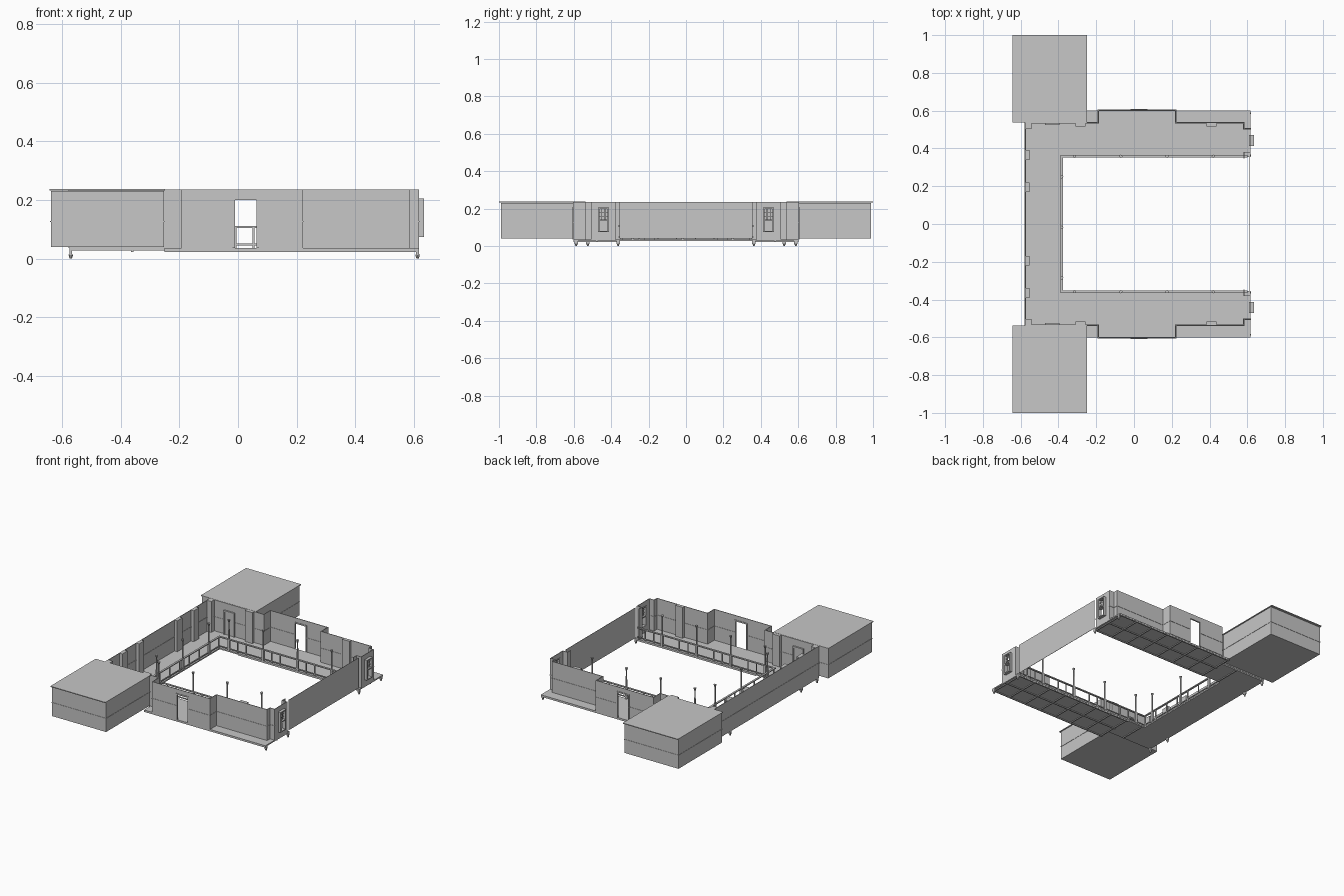
import bpy, bmesh
from mathutils import Matrix, Vector

cube = bpy.data.objects.get("Cube")
if cube:
    bpy.data.objects.remove(cube)

grey = bpy.data.materials.new("plaster grey")
grey.use_nodes = True
COLOUR = (0.57, 0.57, 0.57, 1)
grey.diffuse_color = COLOUR
grey.node_tree.nodes["Principled BSDF"].inputs["Base Color"].default_value = COLOUR

FLOOR, TOP, DADO = 0.036, 0.236, 0.125
THIN = 0.004
SIDES = ((1, "back"), (-1, "front"))


def finish(name, bm):
    bmesh.ops.recalc_face_normals(bm, faces=bm.faces)
    mesh = bpy.data.meshes.new(name)
    bm.to_mesh(mesh)
    bm.free()
    mesh.materials.append(grey)
    obj = bpy.data.objects.new(name, mesh)
    bpy.context.collection.objects.link(obj)
    return obj


def box(bm, x, y, z):
    """Add a block spanning the three (low, high) ranges."""
    spans = [(min(r), max(r)) for r in (x, y, z)]
    size = Vector([b - a for a, b in spans])
    mid = Vector([(a + b) / 2 for a, b in spans])
    bmesh.ops.create_cube(bm, size=1, matrix=Matrix.Translation(mid) @ Matrix.Diagonal(size).to_4x4())


def around(c, half):
    return (c - half, c + half)


def column(bm, x, y, z0, z1, r0, r1):
    bmesh.ops.create_cone(bm, cap_ends=True, segments=8, radius1=r0, radius2=r1,
                          depth=z1 - z0, matrix=Matrix.Translation((x, y, (z0 + z1) / 2)))


def panel(bm, a, b, z=(FLOOR, TOP), grow=THIN / 2):
    """Thin upright panel along an axis from point a to point b."""
    box(bm, (min(a[0], b[0]) - grow, max(a[0], b[0]) + grow),
        (min(a[1], b[1]) - grow, max(a[1], b[1]) + grow), z)


# U-shaped gallery floor, outlined and extruded
half = [(-0.575, 0.535), (-0.25, 0.535), (-0.25, 0.602), (0.617, 0.602), (0.617, 0.355), (-0.38, 0.355)]
outline = half + [(x, -y) for x, y in reversed(half)]
bm = bmesh.new()
base = bm.faces.new([bm.verts.new((x, y, 0.028)) for x, y in outline])
up = bmesh.ops.extrude_face_region(bm, geom=[base])["geom"]
bmesh.ops.translate(bm, vec=(0, 0, FLOOR - 0.028), verts=[v for v in up if isinstance(v, bmesh.types.BMVert)])
finish("gallery_floor", bm)

# Outer walls of each arm
for s, side in SIDES:
    bm = bmesh.new()
    path = [(-0.575, 0.535), (-0.19, 0.535), (-0.19, 0.603), (0.22, 0.603),
            (0.22, 0.535), (0.582, 0.535), (0.582, 0.505), (0.615, 0.505)]
    for a, b in zip(path, path[1:]):
        a, b = (a[0], a[1] * s), (b[0], b[1] * s)
        if abs(a[1]) > 0.6 and abs(b[1]) > 0.6:
            # bay with a doorway
            left, right, head = -0.015, 0.067, 0.204
            panel(bm, a, (left, a[1]))
            panel(bm, (right, a[1]), b)
            panel(bm, (left, a[1]), (right, a[1]), (head, TOP))
            for x0, x1 in ((a[0], left), (right, b[0])):
                panel(bm, (x0, a[1]), (x1, a[1]), (DADO, DADO + 0.004), 0.004)
        else:
            panel(bm, a, b)
            panel(bm, a, b, (DADO, DADO + 0.004), 0.004)
    # end wall with a window opening
    x, y0, w0, w1, y1 = 0.615, 0.38, 0.415, 0.468, 0.505
    panel(bm, (x, s * y0), (x, s * w0))
    panel(bm, (x, s * w1), (x, s * y1))
    for z in ((FLOOR, 0.078), (0.205, TOP)):
        panel(bm, (x, s * w0), (x, s * w1), z)
    panel(bm, (0.582, s * y0), (x, s * y0))
    panel(bm, (0.582, s * 0.35), (0.582, s * y0))
    finish(side + "_wall", bm)

    # Door casing
    bm = bmesh.new()
    y = around(0.603 * s, 0.005)
    for x in (-0.015, 0.067):
        box(bm, around(x, 0.004), y, (FLOOR, 0.208))
    box(bm, (-0.019, 0.071), y, (0.2, 0.208))
    finish(side + "_door_casing", bm)

    # Closed door leading to the pavilion
    bm = bmesh.new()
    box(bm, (-0.465, -0.4), around(0.532 * s, 0.004), (FLOOR, 0.185))
    for x in (-0.467, -0.398):
        box(bm, around(x, 0.004), around(0.53 * s, 0.007), (FLOOR, 0.19))
    box(bm, (-0.471, -0.394), around(0.53 * s, 0.007), (0.183, 0.191))
    finish(side + "_pavilion_door", bm)

    # Wall piers
    bm = bmesh.new()
    for x in (-0.283, 0.41):
        box(bm, around(x, 0.026), (0.515 * s, 0.537 * s), (FLOOR, TOP))
    finish(side + "_piers", bm)

    # Sash window with projecting frame and glazing bars
    bm = bmesh.new()
    for y in (0.417, 0.466):
        box(bm, (0.61, 0.634), around(y * s, 0.004), (0.075, 0.204))
    for z in (0.077, 0.14, 0.202):
        box(bm, (0.61, 0.634), (0.413 * s, 0.47 * s), around(z, 0.003))
    for y in (0.433, 0.45):
        box(bm, (0.62, 0.624), around(y * s, 0.0015), (0.14, 0.202))
    for z in (0.16, 0.181):
        box(bm, (0.62, 0.624), (0.417 * s, 0.466 * s), around(z, 0.0015))
    finish(side + "_window", bm)

    # Pavilion at the outer corner: body, roof sheet and dado band
    bm = bmesh.new()
    box(bm, (-0.638, -0.252), (0.542 * s, 0.988 * s), (0.04, 0.23))
    box(bm, (-0.64, -0.25), (0.54 * s, 0.99 * s), around(0.127, 0.002))
    finish(side + "_pavilion", bm)
    bm = bmesh.new()
    box(bm, (-0.642, -0.248), (0.537 * s, s), (0.232, 0.237))
    finish(side + "_pavilion_roof", bm)

    # Floor joists under the arm
    bm = bmesh.new()
    for i in range(9):
        box(bm, around(-0.36 + i * 0.12, 0.004), (0.36 * s, (0.53 if i < 1 else 0.598) * s), (0.023, 0.029))
    for y in (0.36, 0.478, 0.597):
        box(bm, (-0.25, 0.615), around(y * s, 0.004), (0.023, 0.029))
    finish(side + "_joists", bm)

    # Hanging brackets at the floor corners
    bm = bmesh.new()
    for x, y in ((0.612, 0.587), (0.612, 0.363), (-0.57, 0.525), (-0.57, 0.363)):
        box(bm, around(x, 0.005), around(y * s, 0.009), (0.012, 0.03))
        column(bm, x, y * s, 0, 0.014, 0.004, 0.008)
    finish(side + "_brackets", bm)

# Long wall on the closed end and its piers
bm = bmesh.new()
panel(bm, (-0.575, -0.535), (-0.575, 0.535))
panel(bm, (-0.575, -0.535), (-0.575, 0.535), (DADO, DADO + 0.004), 0.004)
finish("long_wall", bm)
bm = bmesh.new()
for s, _ in SIDES:
    for y in (0.195, 0.365):
        box(bm, (-0.577, -0.553), around(y * s, 0.026), (FLOOR, TOP))
    box(bm, (-0.577, -0.543), (0.503 * s, 0.537 * s), (FLOOR, TOP))
finish("long_wall_piers", bm)

# Screen wall across the open end of the courtyard
bm = bmesh.new()
panel(bm, (0.61, -0.355), (0.61, 0.355), (0.04, TOP), 0.001)
finish("screen_wall", bm)

# Courtyard railing: posts, balusters and rails
posts, balusters, rails = bmesh.new(), bmesh.new(), bmesh.new()
SPACING = 0.1225
post_spots = [(-0.383, y) for y in (-0.285, -0.018, 0.25)]
bar_spots = [(-0.383, -0.35 + i * 0.1) for i in range(8)]
for s, _ in SIDES:
    post_spots += [(-0.315 + i * 2 * SPACING, 0.358 * s) for i in range(4)]
    bar_spots += [(-0.315 + i * SPACING / 2, 0.358 * s) for i in range(15) if i % 2 == 0 or i % 4 == 1]
for x, y in post_spots:
    box(posts, around(x, 0.007), around(y, 0.007), (FLOOR, 0.11))
    column(posts, x, y, 0.11, 0.225, 0.005, 0.004)
    column(posts, x, y, 0.218, TOP, 0.004, 0.009)
for x, y in bar_spots:
    box(balusters, around(x, 0.003), around(y, 0.003), (FLOOR, 0.108))
for z, w in ((0.108, 0.006), (0.048, 0.003)):
    zr = around(z, 0.003)
    box(rails, around(-0.383, w), (-0.358, 0.358), zr)
    for s, _ in SIDES:
        box(rails, (-0.389, 0.6), around(0.358 * s, w), zr)
finish("railing_posts", posts)
finish("railing_balusters", balusters)
finish("railing_rails", rails)
